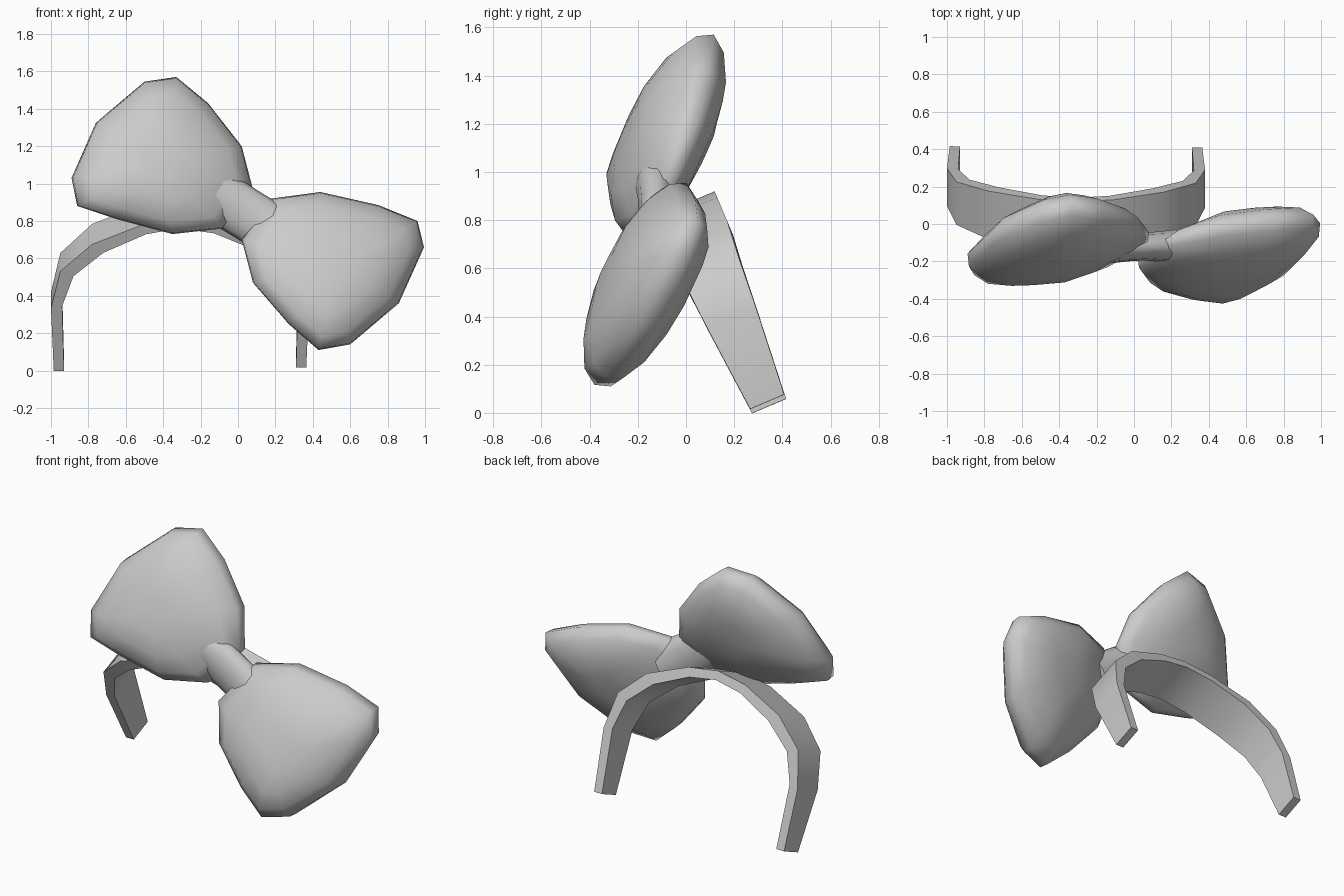
import bpy, bmesh, math
from mathutils import Vector

if "Cube" in bpy.data.objects:
    bpy.data.objects.remove(bpy.data.objects["Cube"])

grey = bpy.data.materials.new("light_grey")
grey.use_nodes = True
grey.diffuse_color = (0.6, 0.6, 0.6, 1)
grey.node_tree.nodes["Principled BSDF"].inputs["Base Color"].default_value = (0.6, 0.6, 0.6, 1)


def finish(bm, name, angle):
    bmesh.ops.recalc_face_normals(bm, faces=bm.faces)
    mesh = bpy.data.meshes.new(name)
    bm.to_mesh(mesh)
    bm.free()
    mesh.materials.append(grey)
    ob = bpy.data.objects.new(name, mesh)
    bpy.context.collection.objects.link(ob)
    bpy.ops.object.select_all(action='DESELECT')
    ob.select_set(True)
    bpy.context.view_layer.objects.active = ob
    bpy.ops.object.shade_smooth_by_angle(angle=math.radians(angle))


def bridge(bm, a, b):
    n = len(a)
    for i in range(n):
        j = (i + 1) % n
        bm.faces.new((a[i], a[j], b[j], b[i]))


WAIST = Vector((0.04, 0.835))


def lobe(name, outline, centre, plane):
    """Puffed pillow: a thin rim with rounded rings swelling to a crown on each side."""
    bm = bmesh.new()
    c = Vector(centre)

    def ring(scale, depth):
        verts = []
        for p in outline:
            q = c + (Vector(p) - c) * scale
            near = max(0, 1 - (q - WAIST).length / 0.45)
            y = plane(q.x, q.y) + depth * (1 - 0.45 * near)
            verts.append(bm.verts.new((q.x, y, q.y)))
        return verts

    rims = []
    for side in (-1, 1):
        rings = [ring(0.985 if side < 0 else 1, side * 0.035), ring(0.83, side * 0.105),
                 ring(0.55, side * 0.16), ring(0.25, side * 0.178)]
        for a, b in zip(rings, rings[1:]):
            bridge(bm, a, b)
        bm.faces.new(rings[-1])
        rims.append(rings[0])
    bridge(bm, *rims)
    finish(bm, name, 75)


# Bow lobes
lobe("bow_right_lobe",
     [(0.08, 0.97), (0.02, 1.2), (-0.16, 1.43), (-0.33, 1.57), (-0.5, 1.545), (-0.76, 1.325),
      (-0.89, 1.03), (-0.86, 0.88), (-0.65, 0.81), (-0.35, 0.73), (-0.08, 0.76)],
     (-0.4, 1.13), lambda x, z: 0.35 * (z - 1.2) + 0.15 * x)
lobe("bow_left_lobe",
     [(0.18, 0.92), (0.44, 0.955), (0.75, 0.885), (0.96, 0.8), (0.995, 0.66), (0.86, 0.36),
      (0.6, 0.14), (0.43, 0.11), (0.27, 0.25), (0.08, 0.47), (0.02, 0.7)],
     (0.53, 0.55), lambda x, z: -0.135 + 0.37 * (z - 0.62) + 0.2 * (x - 0.55))

# Bow knot: an oval waist flaring into both lobes
bm = bmesh.new()
axis = Vector((0.85, 0, -0.53)).normalized()
across = Vector((0.53, 0, 0.85)).normalized()
middle = Vector((WAIST.x + 0.01, -0.12, WAIST.y))
rings = []
for t, tall, deep in ((-0.2, 0.12, 0.09), (-0.1, 0.14, 0.08), (0, 0.138, 0.075),
                      (0.1, 0.14, 0.08), (0.2, 0.12, 0.09)):
    ring = []
    for i in range(12):
        a = math.tau * i / 12
        offset = across * tall * math.cos(a) + Vector((0, deep * math.sin(a), 0))
        ring.append(bm.verts.new(middle + axis * t + offset))
    rings.append(ring)
for a, b in zip(rings, rings[1:]):
    bridge(bm, a, b)
bm.faces.new(rings[0])
bm.faces.new(rings[-1])
finish(bm, "bow_knot", 60)

# Headband: a leaning arch, narrower toward its ends
down, wide = Vector((0, 0.39, -0.92)), Vector((0, 0.92, 0.39))
apex = Vector((-0.31, -0.01, 0.865))
# outer offset, outer drop, inner offset, inner drop, half width
half = [(0.2, 0.03, 0.18, 0.085, 0.14), (0.47, 0.14, 0.41, 0.19, 0.14),
        (0.64, 0.3, 0.57, 0.33, 0.125), (0.69, 0.52, 0.63, 0.51, 0.11),
        (0.675, 0.9, 0.62, 0.9, 0.077)]
stations = [(-a, b, -c, d, w) for a, b, c, d, w in reversed(half)]
stations += [(0, 0, 0, 0.055, 0.14)] + half
bm = bmesh.new()
sections = []
for uo, so, ui, si, w in stations:
    corners = ((uo, so, -w), (uo, so, w), (ui, si, w), (ui, si, -w))
    sections.append([bm.verts.new(apex + Vector((u, 0, 0)) + down * (s - 0.015 * u) + wide * k)
                     for u, s, k in corners])
for a, b in zip(sections, sections[1:]):
    bridge(bm, a, b)
bm.faces.new(sections[0])
bm.faces.new(sections[-1])
finish(bm, "headband", 60)
